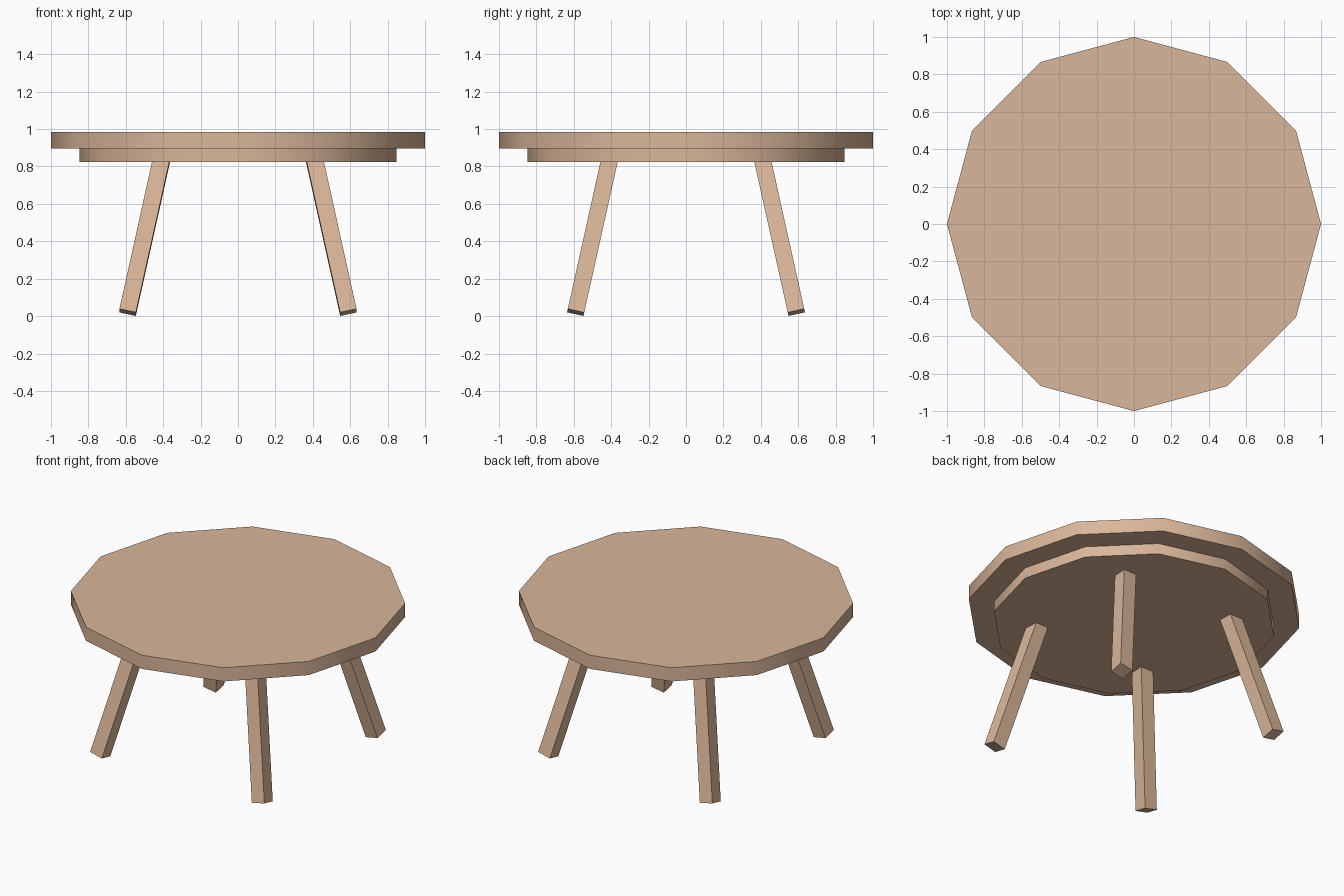
import bpy, math
from mathutils import Matrix, Vector

if "Cube" in bpy.data.objects:
    bpy.data.objects.remove(bpy.data.objects["Cube"])

wood = bpy.data.materials.new("light_wood")
wood.diffuse_color = (0.70, 0.47, 0.32, 1)
wood.use_nodes = True
wood.node_tree.nodes["Principled BSDF"].inputs["Base Color"].default_value = wood.diffuse_color


def disc(name, radius, z0, z1):
    """Twelve-sided disc with a corner on each axis, smooth rim and flat caps."""
    bpy.ops.mesh.primitive_cylinder_add(
        vertices=12, radius=radius, depth=z1 - z0, location=(0, 0, (z0 + z1) / 2))
    ob = bpy.context.object
    ob.name = name
    ob.data.materials.append(wood)
    bpy.ops.object.shade_smooth_by_angle(angle=math.radians(40))


def leg(name, sx, sy):
    """Square leg splayed outwards along both axes."""
    splay, thick, length = 0.222, 0.09, 0.88
    up = Vector((-sx * splay, -sy * splay, 1)).normalized()
    side_y = Vector((0, 1, sy * splay)).normalized()
    side_x = side_y.cross(up)
    foot = Vector((sx * 0.59, sy * 0.59, 0.02))
    rot = Matrix((side_x, side_y, up)).transposed().to_4x4()
    bpy.ops.mesh.primitive_cube_add(size=1)
    ob = bpy.context.object
    ob.name = name
    ob.data.transform(Matrix.Translation(foot) @ rot
                      @ Matrix.Diagonal((thick, thick, length, 1))
                      @ Matrix.Translation((0, 0, 0.5)))
    ob.data.materials.append(wood)


# Top board and the smaller disc beneath it
disc("tabletop", 1.0, 0.895, 0.985)
disc("under_board", 0.847, 0.825, 0.895)

# Four splayed legs
for sy, row in ((-1, "front"), (1, "back")):
    for sx, side in ((-1, "left"), (1, "right")):
        leg(f"{row}_{side}_leg", sx, sy)
